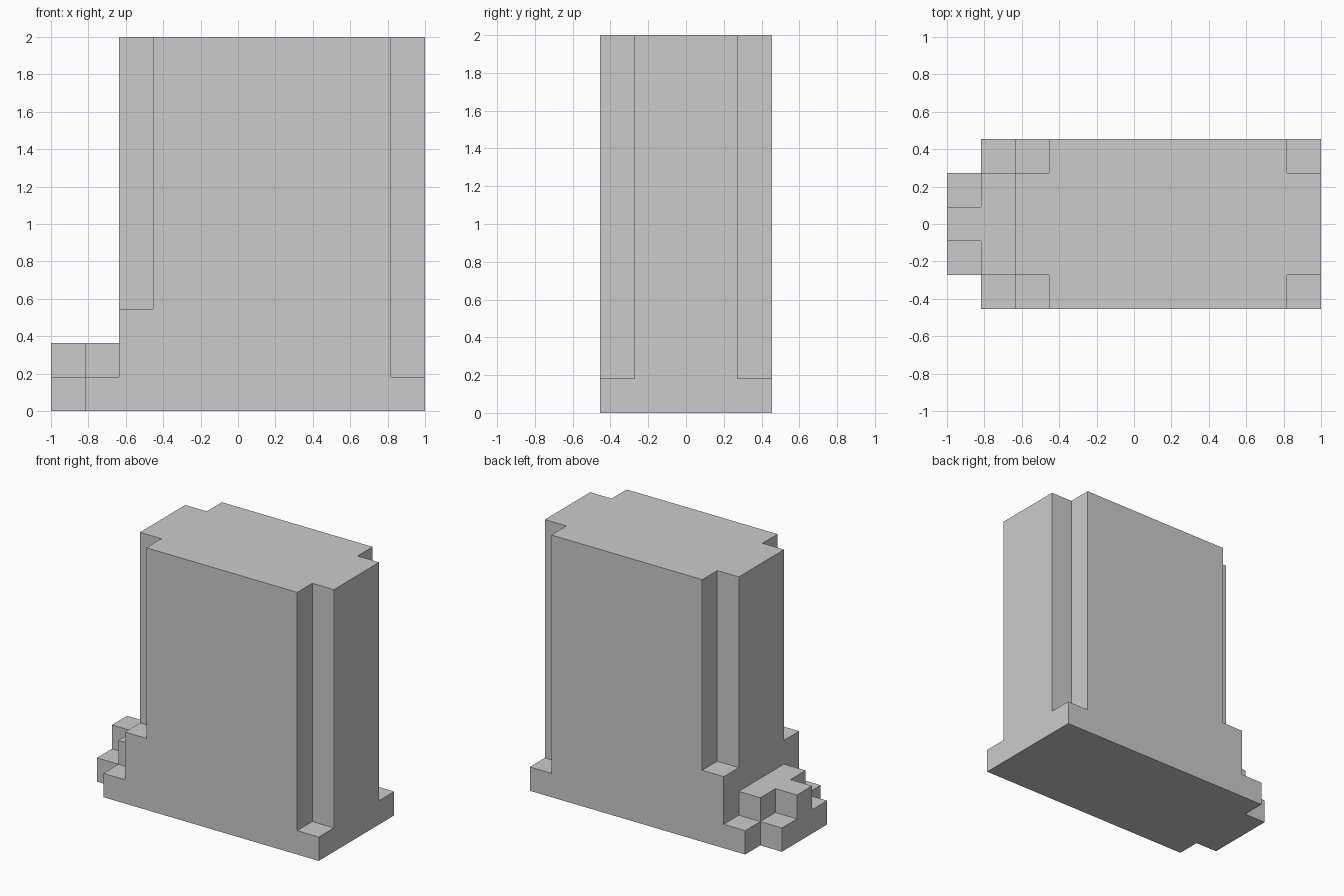
import bpy
import bmesh

if "Cube" in bpy.data.objects:
    bpy.data.objects.remove(bpy.data.objects["Cube"])

U = 2 / 11  # one grid cell; the model is 11 x 5 x 11 cells


def add_box(bm, x, y, z):
    """Box from cell ranges: x counted from the left end, y from the centre, z from the floor."""
    geo = bmesh.ops.create_cube(bm, size=1)
    for v in geo["verts"]:
        i, j, k = (int(c > 0) for c in v.co)
        v.co = ((x[i] - 5.5) * U, y[j] * U, z[k] * U)


def make_object(name, *boxes):
    bm = bmesh.new()
    for box in boxes:
        add_box(bm, *box)
    mesh = bpy.data.meshes.new(name)
    bm.to_mesh(mesh)
    bm.free()
    obj = bpy.data.objects.new(name, mesh)
    bpy.context.collection.objects.link(obj)
    return obj


def cut(target, name, *boxes):
    """Subtract boxes from the target, then remove the cutter."""
    cutter = make_object(name, *boxes)
    mod = target.modifiers.new(name, "BOOLEAN")
    mod.operation = "DIFFERENCE"
    mod.solver = "EXACT"
    mod.object = cutter
    bpy.context.view_layer.objects.active = target
    bpy.ops.object.modifier_apply(modifier=mod.name)
    bpy.data.objects.remove(cutter)


def cut_corners(target, name, x, z, y=1.5):
    """Subtract the same notch on the front and back sides."""
    cut(target, name, (x, (-4, -y), z), (x, (y, 4), z))


# Solid block standing on the floor
body = make_object("blocky_body", ((0, 11), (-2.5, 2.5), (0, 11)))

# Clear the space above the low foot on the left
cut(body, "above_foot", ((-1, 2), (-4, 4), (2, 13)))

# Tall corner grooves of the body
cut_corners(body, "right_grooves", (10, 13), (1, 13))
cut_corners(body, "left_grooves", (-1, 3), (3, 13))

# Stepped foot: lower corners, upper sides, narrow upper tip
cut_corners(body, "foot_lower_corners", (-1, 1), (-1, 2.5))
cut_corners(body, "foot_upper_sides", (-1, 2), (1, 2.5))
cut_corners(body, "foot_upper_tip", (-1, 1), (1, 2.5), y=0.5)

# Merge coplanar faces left by the cuts
bm = bmesh.new()
bm.from_mesh(body.data)
bmesh.ops.remove_doubles(bm, verts=bm.verts, dist=1e-4)
bmesh.ops.dissolve_limit(bm, angle_limit=0.01, verts=bm.verts, edges=bm.edges)
bmesh.ops.recalc_face_normals(bm, faces=bm.faces)
bm.to_mesh(body.data)
bm.free()
